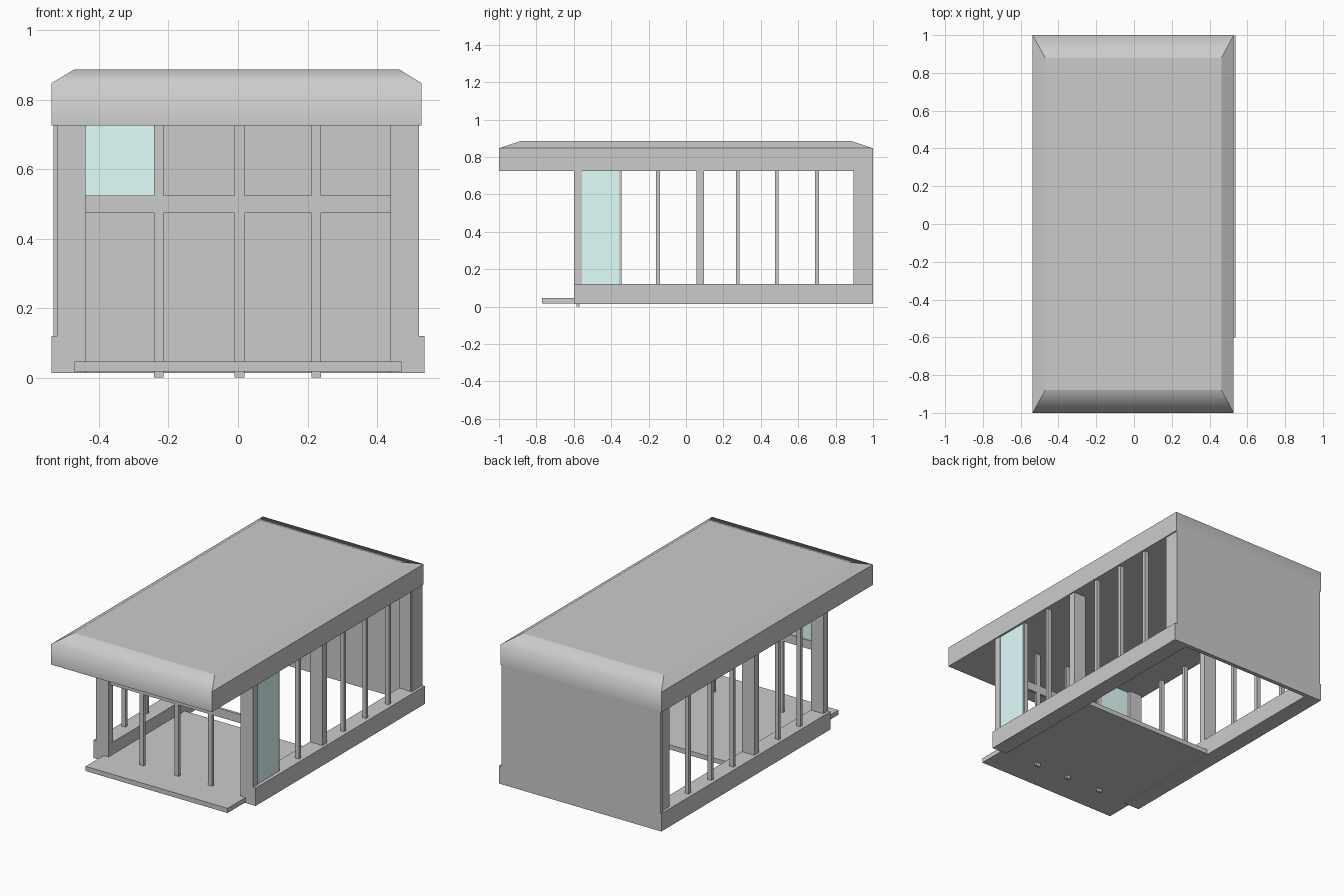
import bpy, bmesh

if "Cube" in bpy.data.objects:
    bpy.data.objects.remove(bpy.data.objects["Cube"])


def box(name, x, y, z, mat=None):
    """Axis-aligned box from (min, max) ranges."""
    bm = bmesh.new()
    bmesh.ops.create_cube(bm, size=1)
    for v in bm.verts:
        v.co = [r[0] + (c + 0.5) * (r[1] - r[0]) for c, r in zip(v.co, (x, y, z))]
    me = bpy.data.meshes.new(name)
    bm.to_mesh(me)
    bm.free()
    ob = bpy.data.objects.new(name, me)
    bpy.context.collection.objects.link(ob)
    if mat:
        me.materials.append(mat)
    return ob


glass = bpy.data.materials.new("glass")
glass.diffuse_color = (0.75, 1.0, 0.98, 1)
glass.use_nodes = True
glass.node_tree.nodes["Principled BSDF"].inputs["Base Color"].default_value = glass.diffuse_color

CEIL = 0.725   # underside of roof
SILL = 0.12    # top of side plinths

# Roof: fascia box with a chamfered top, rounded shading at front and back
rings = [(-0.537, 0.528, 1.0, CEIL), (-0.537, 0.528, 1.0, 0.847), (-0.47, 0.463, 0.88, 0.887)]
bm = bmesh.new()
loops = [[bm.verts.new(p) for p in ((a, -y, z), (b, -y, z), (b, y, z), (a, y, z))]
         for a, b, y, z in rings]
bm.faces.new(loops[0][::-1])
bm.faces.new(loops[2])
for lo, hi in zip(loops, loops[1:]):
    for i in range(4):
        j = (i + 1) % 4
        f = bm.faces.new((lo[i], lo[j], hi[j], hi[i]))
        f.smooth = i in (0, 2)
for e in bm.edges:
    e.smooth = all(f.smooth for f in e.link_faces)
me = bpy.data.meshes.new("roof")
bm.to_mesh(me)
bm.free()
bpy.context.collection.objects.link(bpy.data.objects.new("roof", me))

# Back wall and entrance floor slab
box("back_wall", (-0.531, 0.521), (0.975, 1.0), (0.013, CEIL))
box("floor_slab", (-0.47, 0.47), (-0.77, 0.12), (0.018, 0.046))

# Side walls: plinth, posts and thin mullions, left and right
for side, s in (("left", -1), ("right", 1)):
    def span(a, b):
        return tuple(sorted((s * a, s * b)))
    box(side + "_plinth", span(0.437, 0.537), (-0.6, 0.999), (0.013, SILL))
    for label, y in (("front", (-0.6, -0.555)), ("middle", (0.055, 0.097)), ("back", (0.9, 0.998))):
        box(f"{side}_{label}_post", span(0.438, 0.521), y, (SILL, CEIL))
    for i, y in enumerate((-0.355, -0.15, 0.277, 0.485, 0.7, 0.905)):
        box(f"{side}_mullion_{i}", span(0.49, 0.515), (y - 0.01, y + 0.01), (SILL, CEIL))

# Front frame: uprights and transom
for i, x in enumerate((-0.228, 0.004, 0.225)):
    box(f"front_upright_{i}", (x - 0.014, x + 0.014), (-0.586, -0.57), (0.0, CEIL))
box("front_transom", (-0.44, 0.438), (-0.586, -0.57), (0.473, 0.524))

# The two glass panes
box("front_pane", (-0.44, -0.242), (-0.581, -0.575), (0.524, CEIL), glass)
box("side_pane", (0.509, 0.516), (-0.555, -0.357), (SILL, CEIL), glass)
